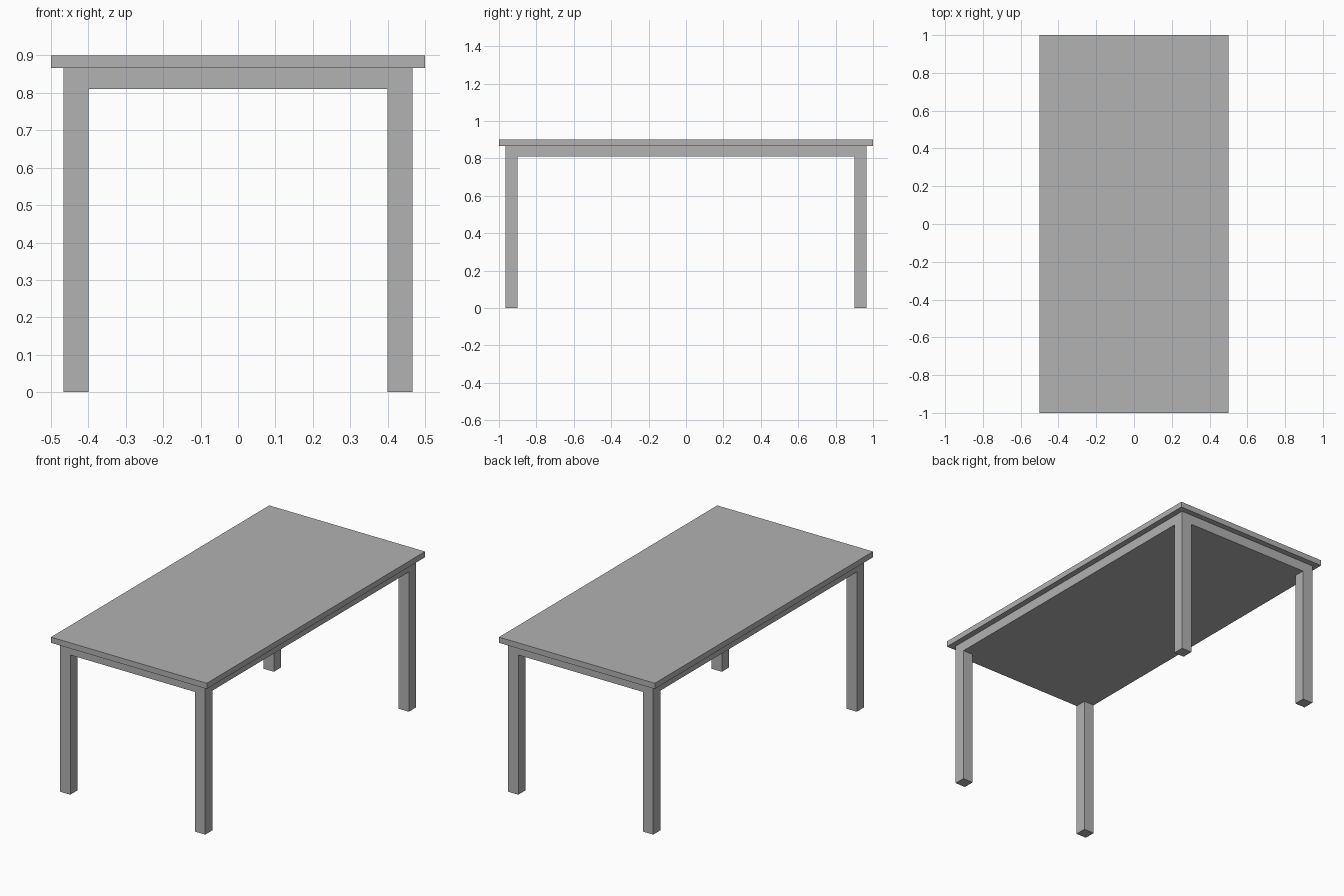
import bpy
import bmesh
from mathutils import Matrix, Vector

cube = bpy.data.objects.get("Cube")
if cube:
    bpy.data.objects.remove(cube, do_unlink=True)

# One plain grey for the whole table
grey = bpy.data.materials.new("plain grey")
grey.use_nodes = True
colour = (0.445, 0.445, 0.445, 1.0)
grey.diffuse_color = colour
grey.node_tree.nodes["Principled BSDF"].inputs["Base Color"].default_value = colour


def box(name, low, high):
    """Flat-sided box between two opposite corners."""
    low, high = Vector(low), Vector(high)
    mesh = bpy.data.meshes.new(name)
    bm = bmesh.new()
    place = Matrix.Translation((low + high) / 2) @ Matrix.Diagonal((*(high - low), 1))
    bmesh.ops.create_cube(bm, size=1, matrix=place)
    bm.to_mesh(mesh)
    bm.free()
    mesh.materials.append(grey)
    obj = bpy.data.objects.new(name, mesh)
    bpy.context.collection.objects.link(obj)
    return obj


TOP, TOP_UNDER, FRAME_UNDER = 0.9, 0.867, 0.81
OUT_X, OUT_Y, LEG = 0.466, 0.966, 0.066

# Overhanging table top
box("table_top", (-0.5, -1, TOP_UNDER), (0.5, 1, TOP))

# Solid frame under the top, flush with the outside of the legs
box("under_frame", (-OUT_X, -OUT_Y, FRAME_UNDER), (OUT_X, OUT_Y, TOP_UNDER))

# Four square legs, mirrored from one corner
for side, sx in (("left", 1), ("right", -1)):
    for end, sy in (("front", -1), ("back", 1)):
        xs = sorted((sx * (OUT_X - LEG), sx * OUT_X))
        ys = sorted((sy * (OUT_Y - LEG), sy * OUT_Y))
        box(f"{end}_{side}_leg", (xs[0], ys[0], 0), (xs[1], ys[1], FRAME_UNDER))
